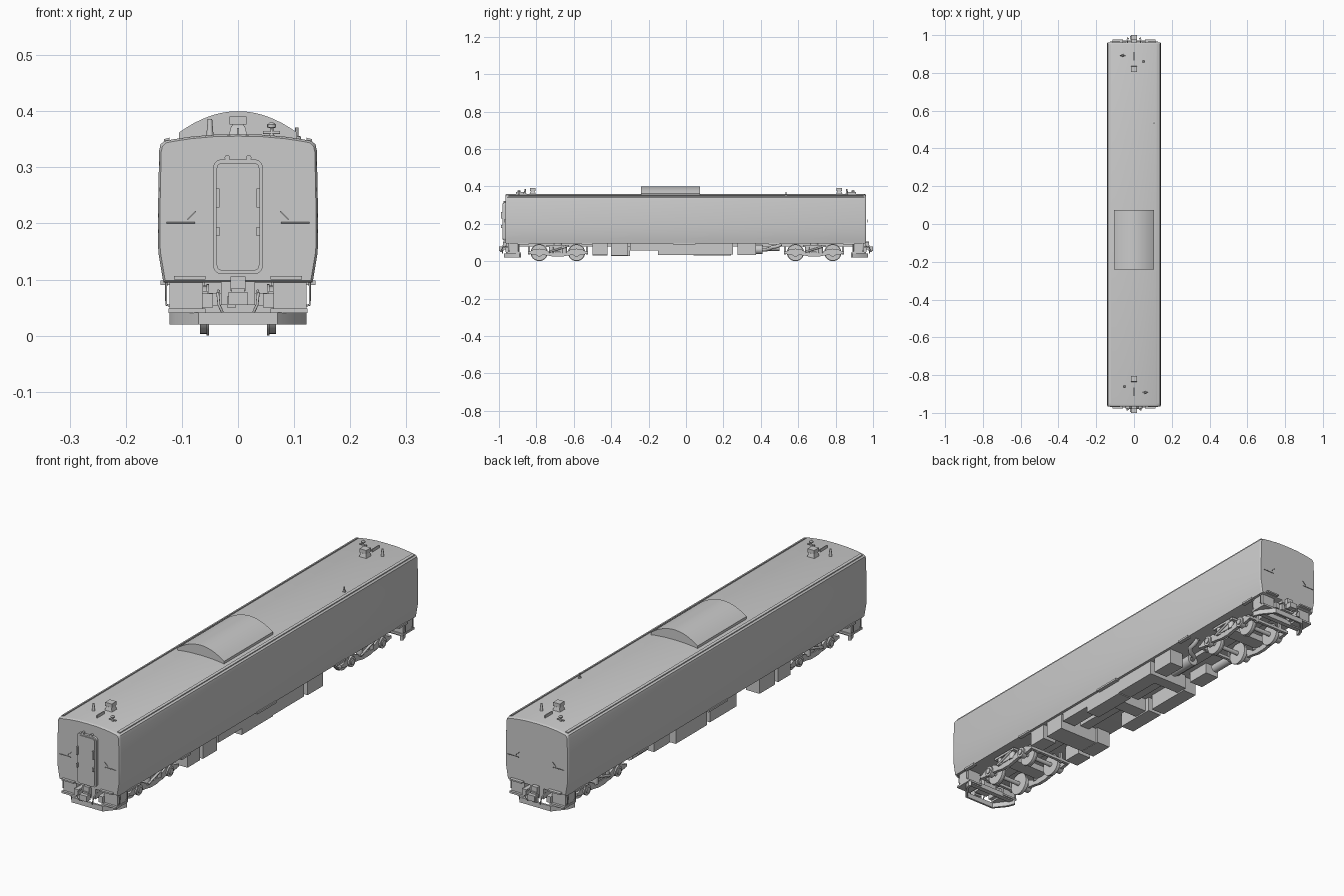
import bpy, bmesh, math
from mathutils import Vector

if "Cube" in bpy.data.objects:
    bpy.data.objects.remove(bpy.data.objects["Cube"])


def finish(name, bm):
    bmesh.ops.recalc_face_normals(bm, faces=bm.faces)
    me = bpy.data.meshes.new(name)
    bm.to_mesh(me)
    bm.free()
    ob = bpy.data.objects.new(name, me)
    bpy.context.collection.objects.link(ob)
    return ob


def loft(name, rings):
    bm = bmesh.new()
    vs = [[bm.verts.new(p) for p in r] for r in rings]
    n = len(vs[0])
    for a, b in zip(vs, vs[1:]):
        for i in range(n):
            bm.faces.new((a[i], a[(i + 1) % n], b[(i + 1) % n], b[i]))
    bm.faces.new(vs[0])
    bm.faces.new(vs[-1])
    return finish(name, bm)


def prism(name, pts, axis, a, b):
    """Extrude a 2D outline along an axis (x: y,z  y: x,z  z: x,y)."""
    put = {'x': lambda p, t: (t, p[0], p[1]), 'y': lambda p, t: (p[0], t, p[1]),
           'z': lambda p, t: (p[0], p[1], t)}[axis]
    return loft(name, [[put(p, t) for p in pts] for t in (a, b)])


def box(name, x0, x1, y0, y1, z0, z1):
    return prism(name, [(x0, y0), (x1, y0), (x1, y1), (x0, y1)], 'z', z0, z1)


def disc(u, v, r, n=24):
    return [(u + r * math.cos(2 * math.pi * i / n), v + r * math.sin(2 * math.pi * i / n)) for i in range(n)]


def rounded(x, z0, z1, r):
    pts = []
    for k, (cx, cz) in enumerate([(x - r, z1 - r), (r - x, z1 - r), (r - x, z0 + r), (x - r, z0 + r)]):
        for i in range(6):
            a = math.pi / 2 * (k + i / 5)
            pts.append((cx + r * math.cos(a), cz + r * math.sin(a)))
    return pts


def pipe(name, pts, r):
    cu = bpy.data.curves.new(name, 'CURVE')
    cu.dimensions = '3D'
    cu.bevel_depth = r
    cu.bevel_resolution = 2
    cu.use_fill_caps = True
    sp = cu.splines.new('POLY')
    sp.points.add(len(pts) - 1)
    for q, p in zip(sp.points, pts):
        q.co = (*p, 1)
    ob = bpy.data.objects.new(name, cu)
    bpy.context.collection.objects.link(ob)


# Body shell with softly rounded ends
half = [(.133, .095), (.137, .118), (.142, .148), (.143, .2), (.1405, .33), (.138, .341),
        (.131, .347), (.115, .350), (.085, .3545), (.045, .358), (0, .359)]
section = half + [(-x, z) for x, z in half[-2::-1]]
loft('body_shell', [[(x * s, y, .22 + (z - .22) * s) for x, z in section]
     for y, s in [(-.965, .975), (-.962, .99), (-.955, 1), (.952, 1), (.959, .99), (.962, .975)]])

# Roof equipment hump
arc = [(.105 * math.sin(a), .225 + .175 * math.cos(a) - .0) for a in [i * math.pi / 24 for i in range(-12, 13)]]
hump = [(.105 * t, .400 - .038 * t * t) for t in [1 - i / 8 for i in range(17)]]
prism('roof_hump', [(-.105, .345)] + hump[::-1] + [(.105, .345)], 'y', -.24, .075)

# Gutters and lower side strips
for s in (-1, 1):
    prism('roof_gutter', [(s * .122, .345), (s * .132, .343), (s * .132, .35), (s * .122, .353)], 'y', -.95, .95)
    for y0, y1 in [(-.9, -.84), (-.56, -.5), (-.07, .05), (.44, .5), (.84, .9)]:
        box('side_step', s * .122, s * .138, y0, y1, .090, .098)

# Front door with frame, hinges and grab handles
prism('door_frame', rounded(.044, .110, .314, .014), 'y', -.976, -.96)
prism('door_panel', rounded(.038, .116, .308, .010), 'y', -.980, -.96)
for s in (-1, 1):
    prism('door_lamp', disc(s * .019, .317, .005, 12), 'y', -.976, -.96)
    for z0, z1 in [(.228, .262), (.178, .194)]:
        box('door_handle', s * .033, s * .039, -.988, -.978, z0, z1)

# Fittings common to both ends (e = -1 front, 1 back)
for e in (-1, 1):
    def ebox(name, x0, x1, y0, y1, z0, z1):
        box(name, x0, x1, *sorted((e * y0, e * y1)), z0, z1)

    for s in (-1, 1):
        pipe('end_handrail', [(s * .057 + s * .02, e * .968, .201), (s * .127, e * .968, .201)], .0012)
        pipe('end_grab_bar', [(s * .075, e * .968, .222), (s * .09, e * .968, .207)], .0012)
        ebox('end_foot_plate', s * .058, s * .114, .955, .976, .100, .106)
        # Corner step box with outer ladder rail
        ebox('step_box', s * .062, s * .122, .89, .952, .042, .097)
        ebox('step_tread', s * .058, s * .124, .885, .962, .04, .048)
        for y in (.895, .945):
            pipe('step_rail', [(s * .128, e * y, .097), (s * .128, e * y, .055), (s * .12, e * y, .053)], .002)
        ebox('inner_bracket', s * .045, s * .064, .90, .965, .05, .075)
        pipe('air_hose', [(s * .035, e * .955, .08), (s * .036, e * .98, .075), (s * .034, e * .985, .055),
                          (s * .028, e * .98, .042)], .0025)
    # Angled pilot plate
    out = [(-.122, .89), (-.112, .92), (-.07, .972), (.07, .972), (.112, .92), (.122, .89)]
    inner = [(x * .93, y - .008) for x, y in out[::-1]]
    prism('pilot_plate', [(x, e * y) for x, y in out + inner], 'z', .02, .041)
    ebox('pilot_crossbeam', -.11, .11, .89, .91, .035, .055)

    # Coupler
    ebox('coupler_pocket', -.03, .03, .90, .962, .055, .100)
    ebox('coupler_shank', -.012, .012, .95, .985, .062, .085)
    ebox('coupler_head', -.017, .017, .975, 1.0, .055, .078)
    ebox('coupler_knuckle', -.02, -.004, .978, .995, .05, .07)
    ebox('jumper_socket', -.013, .013, .955, .978, .08, .105)

    # Roof: vent stack, aerials, fin
    loft('vent_base', [[(sx * w, e * .82 + sy * w, z) for sx, sy in [(-1, -1), (1, -1), (1, 1), (-1, 1)]]
                       for w, z in [(.018, .352), (.012, .374)]])
    ebox('vent_cap', -.015, .015, .805, .835, .376, .391)
    ebox('vent_neck', -.011, .011, .81, .83, .372, .378)
    ebox('roof_fin', -.002, .002, .865, .91, .352, .37)
    a, b = -e, e
    xa, xb = -.05 if e < 0 else .05, .06 if e < 0 else -.06
    loft('tall_aerial', [[(u, v, z) for u, v in disc(xa, e * .86, r, 12)]
                         for r, z in [(.007, .353), (.006, .362), (.004, .386)]])
    loft('mushroom_aerial', [[(u, v, z) for u, v in disc(xb, e * .893, r, 12)]
                             for r, z in [(.007, .353), (.003, .36), (.003, .37), (.008, .371), (.008, .376), (.003, .38)]])
    pipe('horn_bar', [(xb - .015, e * .893, .362), (xb + .015, e * .893, .362)], .003)
loft('side_aerial', [[(u, v, z) for u, v in disc(.105, .535, r, 12)]
                     for r, z in [(.007, .345), (.007, .355), (.003, .356), (.003, .371)]])

# Bogies: wheelsets, side frames, journals, springs, bolster
for c in (-.685, .685):
    for d in (-.1, .1):
        prism('axle', disc(c + d, .046, .009, 16), 'x', -.095, .095)
        for s in (-1, 1):
            prism('wheel_tread', disc(c + d, .046, .043, 32), 'x', s * .052, s * .068)
            prism('wheel_flange', disc(c + d, .046, .046, 32), 'x', s * .052, s * .056)
            prism('journal_box', disc(c + d, .046, .021, 20), 'x', s * .084, s * .106)
            prism('journal_cap', disc(c + d, .046, .012, 16), 'x', s * .106, s * .110)
    top = [(-.15, .052), (-.125, .066), (-.075, .066), (-.05, .053), (0, .046), (.05, .053),
           (.075, .066), (.125, .066), (.15, .052)]
    low = [(.15, .038), (.118, .034), (.082, .034), (.05, .03), (.02, .024), (-.02, .024), (-.05, .03),
           (-.082, .034), (-.118, .034), (-.15, .038)]
    for s in (-1, 1):
        prism('side_frame', [(c + y, z) for y, z in top + low], 'x', s * .086, s * .1)
        for d in (-.035, .035):
            prism('spring', [(s * .094 + u, c + d + v) for u, v in disc(0, 0, .013, 16)], 'z', .045, .08)
        box('spring_beam', s * .08, s * .108, c - .06, c + .06, .076, .086)
        pipe('damper', [(s * .106, c - .045, .05), (s * .106, c + .045, .078)], .005)
        for d in (-.155, .155):
            box('brake_hanger', s * .054, s * .066, c + d - .005, c + d + .005, .035, .08)
    box('bolster', -.1, .1, c - .03, c + .03, .05, .076)
    prism('pivot', disc(0, c, .03, 20), 'z', .07, .097)
    for d in (-.155, .155):
        box('end_transom', -.1, .1, c + d - .006, c + d + .006, .04, .052)

# Underfloor equipment
box('centre_sill', -.022, .022, -.9, .9, .078, .096)
boxes = {'right_equipment_box': (.06, .122, [(-.50, -.42, .032), (-.40, -.31, .03), (-.30, -.15, .058),
                                             (-.15, .05, .032), (.05, .25, .036), (.275, .375, .032)]),
         'left_equipment_box': (-.122, -.06, [(-.50, -.42, .03), (-.40, -.30, .028), (-.15, .02, .034),
                                              (.04, .24, .03), (.28, .38, .05)])}
for name, (x0, x1, spans) in boxes.items():
    for y0, y1, z in spans:
        box(name, x0, x1, y0, y1, z, .096)
for y0, y1, z in [(-.40, -.31, .03), (-.06, .0, .04), (.2, .25, .036)]:
    box('cross_box', -.062, .062, y0, y1, z, .096)

# Exhaust silencer and pipe
prism('silencer', disc(.035, .062, .024, 24), 'y', .29, .41)
pipe('exhaust_pipe', [(.035, .40, .062), (.045, .43, .062), (.075, .445, .066), (.09, .46, .075),
                      (.092, .49, .08), (.092, .51, .092)], .010)
prism('air_tank', disc(-.09, .072, .018, 20), 'y', .40, .50)

# Smooth shading with sharp edges kept
meshes = [o for o in bpy.context.scene.objects if o.type == 'MESH']
for o in meshes:
    o.select_set(True)
bpy.context.view_layer.objects.active = meshes[0]
bpy.ops.object.shade_smooth_by_angle(angle=math.radians(30))
